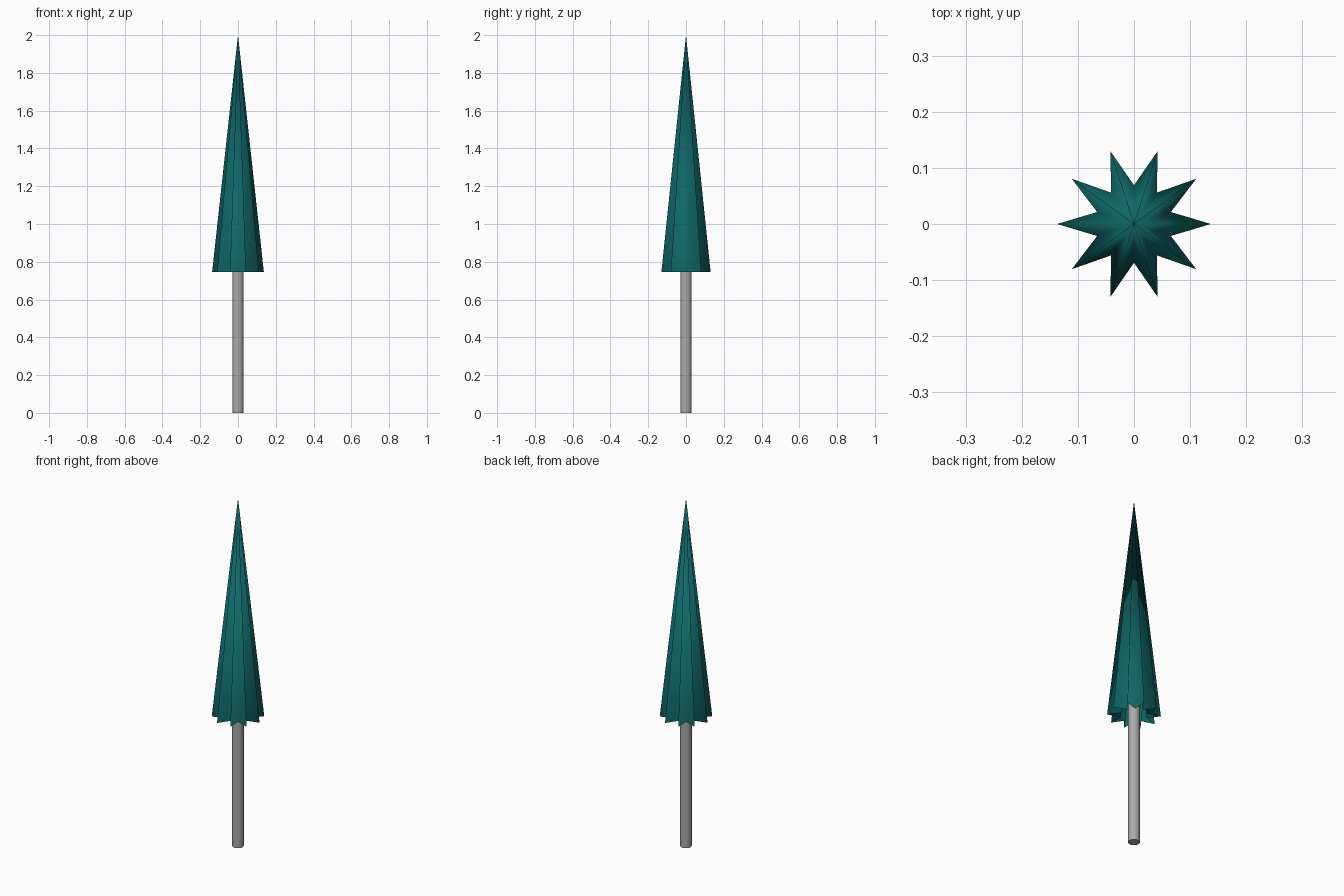
import bpy, bmesh
from math import cos, sin, pi

cube = bpy.data.objects.get("Cube")
if cube:
    bpy.data.objects.remove(cube, do_unlink=True)


def material(name, color):
    mat = bpy.data.materials.new(name)
    mat.use_nodes = True
    mat.diffuse_color = color
    bsdf = next(n for n in mat.node_tree.nodes if n.type == 'BSDF_PRINCIPLED')
    bsdf.inputs["Base Color"].default_value = color
    return mat


def finish(name, bm, mat):
    mesh = bpy.data.meshes.new(name)
    bm.to_mesh(mesh)
    bm.free()
    mesh.materials.append(mat)
    obj = bpy.data.objects.new(name, mesh)
    bpy.context.collection.objects.link(obj)
    return obj


teal = material("teal fabric", (0.005, 0.135, 0.135, 1))
grey = material("grey metal", (0.4, 0.4, 0.4, 1))

# Folded canopy: an open, pleated cone with ten ridges and a shared tip
RIM_Z, TIP_Z = 0.745, 2.0
RIDGE, VALLEY, PLEATS = 0.137, 0.069, 10
bm = bmesh.new()
tip = bm.verts.new((0, 0, TIP_Z))
rim = []
for i in range(PLEATS * 2):
    radius = VALLEY if i % 2 else RIDGE
    angle = pi * i / PLEATS
    rim.append(bm.verts.new((radius * cos(angle), radius * sin(angle), RIM_Z)))
for i, vert in enumerate(rim):
    face = bm.faces.new((vert, rim[(i + 1) % len(rim)], tip))
    face.smooth = True
finish("canopy", bm, teal)

# Pole: runs from the ground up inside the canopy
POLE_TOP = 1.35
bm = bmesh.new()
bmesh.ops.create_cone(bm, cap_ends=True, segments=20, radius1=0.03,
                      radius2=0.03, depth=POLE_TOP)
bmesh.ops.translate(bm, verts=bm.verts, vec=(0, 0, POLE_TOP / 2))
pole = finish("pole", bm, grey)
bpy.ops.object.select_all(action='DESELECT')
pole.select_set(True)
bpy.context.view_layer.objects.active = pole
bpy.ops.object.shade_smooth_by_angle()
